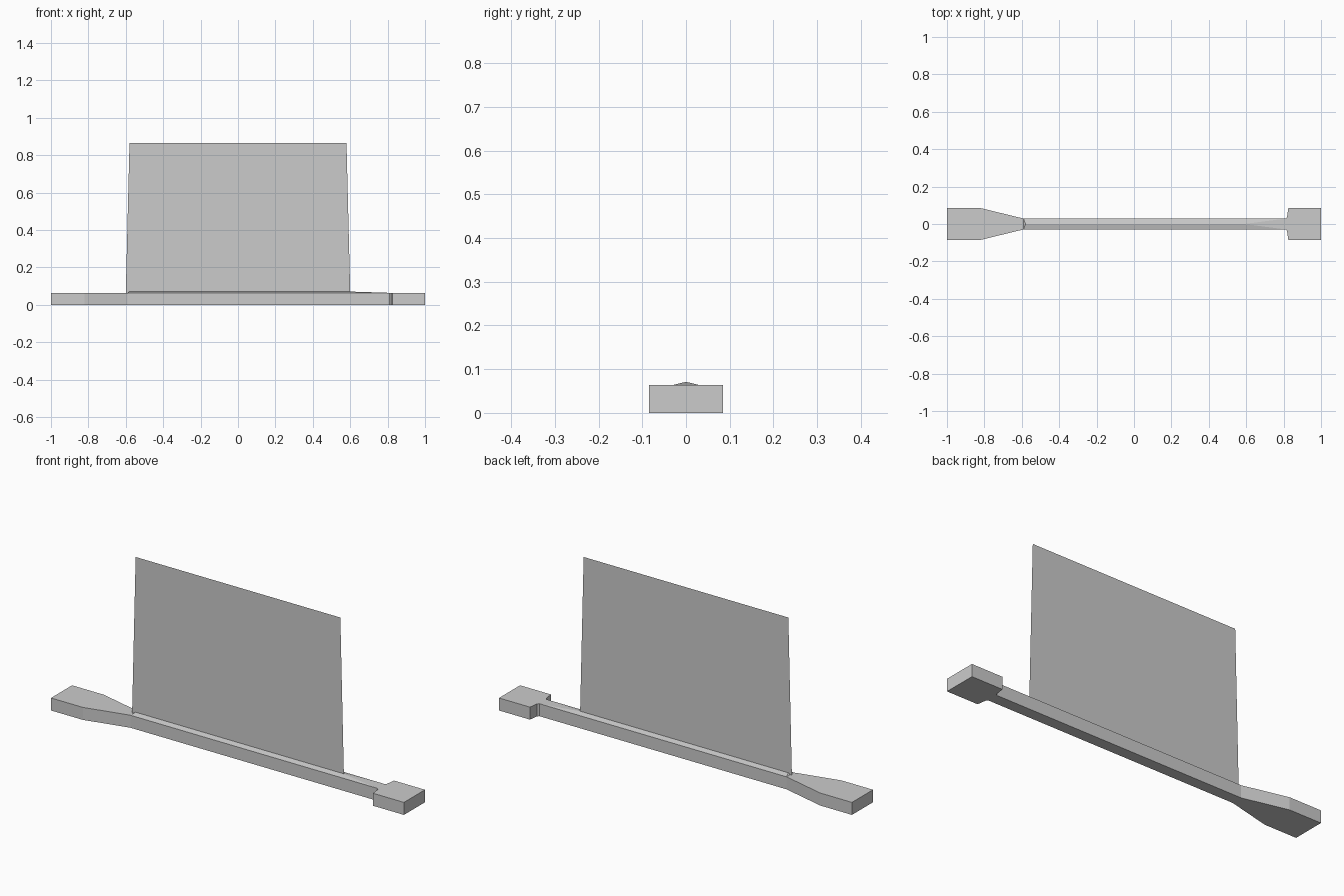
import bpy

if "Cube" in bpy.data.objects:
    bpy.data.objects.remove(bpy.data.objects["Cube"])


def make_object(name, verts, faces):
    mesh = bpy.data.meshes.new(name)
    mesh.from_pydata(verts, [], faces)
    mesh.update()
    obj = bpy.data.objects.new(name, mesh)
    bpy.context.collection.objects.link(obj)
    return obj


TOP = 0.064      # height of the flat base
RIDGE = 0.071    # height of the centre ridge
HALF = 0.029     # half width of the narrow bar

# base: (x, half width) stations swept into a closed box strip
stations = [(-1, 0.085), (-0.82, 0.085), (-0.59, HALF), (0.81, HALF),
            (0.818, 0.036), (0.825, 0.085), (1, 0.085)]
verts, faces = [], []
for x, w in stations:
    verts += [(x, -w, 0), (x, w, 0), (x, w, TOP), (x, -w, TOP)]
for s in range(len(stations) - 1):
    a, b = 4 * s, 4 * s + 4
    for k in range(4):
        n = (k + 1) % 4
        faces.append((a + k, a + n, b + n, b + k))
last = 4 * (len(stations) - 1)
faces += [(3, 2, 1, 0), (last, last + 1, last + 2, last + 3)]
make_object("base_bar", verts, faces)

# low ridge along the top of the bar, fading out towards the right block
make_object("top_ridge",
            [(-0.59, -HALF, TOP), (0.81, -HALF, TOP), (0.81, HALF, TOP),
             (-0.59, HALF, TOP), (-0.58, 0, RIDGE), (0.59, 0, RIDGE)],
            [(0, 1, 5, 4), (2, 3, 4, 5), (1, 2, 5), (3, 0, 4)])

# upright sheet, a single thin face tapering slightly upwards
make_object("upright_sheet",
            [(-0.60, 0, TOP), (0.60, 0, TOP), (0.58, 0, 0.866), (-0.58, 0, 0.866)],
            [(0, 1, 2, 3)])
